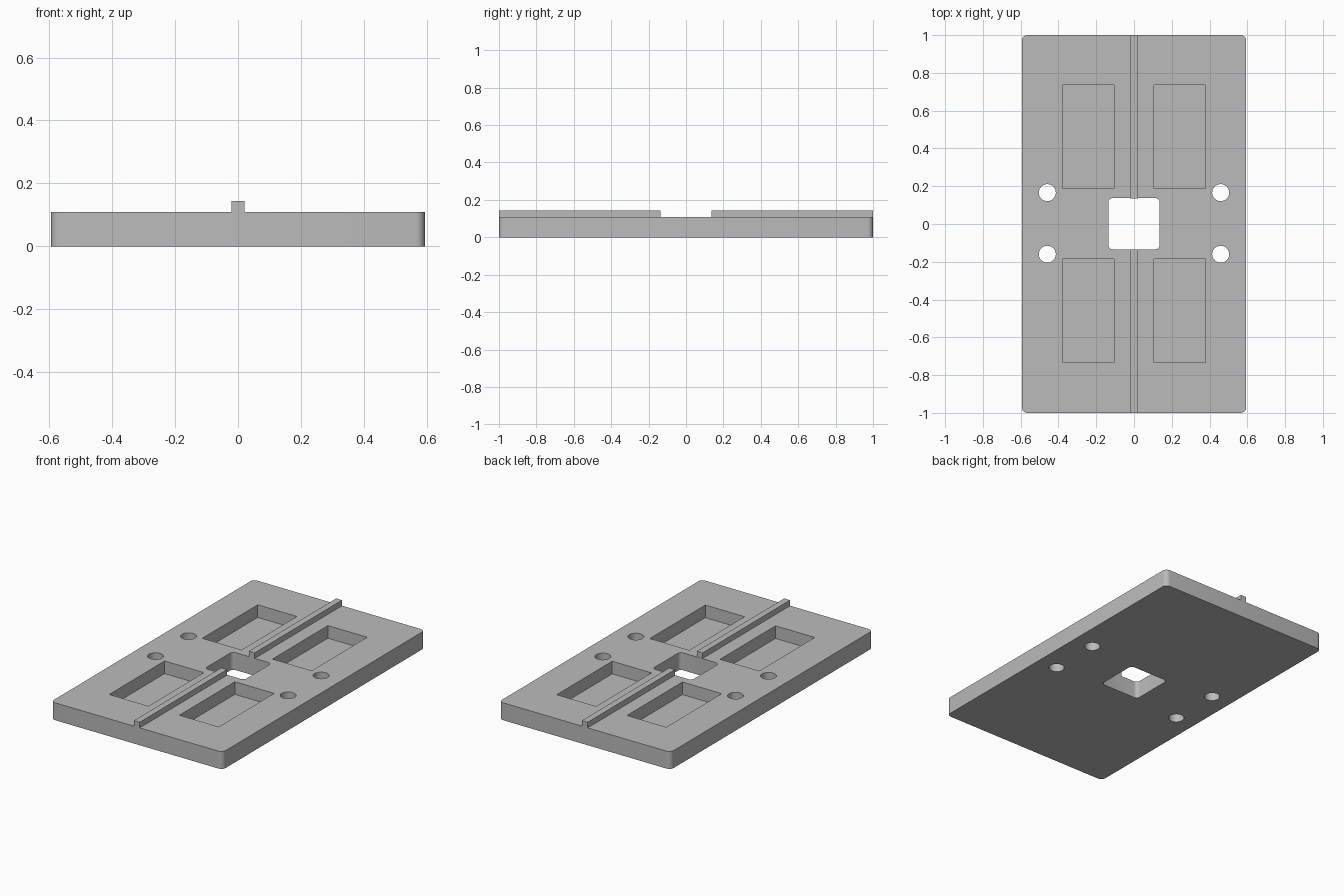
import bpy
import bmesh
from math import radians, sin, cos
from mathutils import Matrix, Vector

if "Cube" in bpy.data.objects:
    bpy.data.objects.remove(bpy.data.objects["Cube"], do_unlink=True)

HALF_X, HALF_Y = 0.594, 1.0
TOP, RIB_TOP, POCKET_FLOOR = 0.109, 0.144, 0.03
OPENING = 0.136
SIGNS = [(sx, sy) for sx in (-1, 1) for sy in (-1, 1)]

grey = bpy.data.materials.new("plain grey")
grey.use_nodes = True
colour = (0.5, 0.5, 0.5, 1.0)
grey.diffuse_color = colour
grey.node_tree.nodes["Principled BSDF"].inputs["Base Color"].default_value = colour


def add_block(bm, centre, half, z0, z1, radius=0.0, steps=6):
    """Upright block, with rounded vertical corners when radius is set."""
    points = []
    for i, (sx, sy) in enumerate([(1, 1), (-1, 1), (-1, -1), (1, -1)]):
        corner = (centre[0] + sx * (half[0] - radius), centre[1] + sy * (half[1] - radius))
        for k in range(steps + 1 if radius else 1):
            a = radians(90 * (i + k / steps))
            points.append((corner[0] + radius * cos(a), corner[1] + radius * sin(a), z0))
    face = bm.faces.new([bm.verts.new(p) for p in points])
    extruded = bmesh.ops.extrude_face_region(bm, geom=[face])["geom"]
    bmesh.ops.translate(bm, vec=Vector((0, 0, z1 - z0)),
                        verts=[v for v in extruded if isinstance(v, bmesh.types.BMVert)])


def make_object(name, bm):
    bmesh.ops.recalc_face_normals(bm, faces=bm.faces)
    mesh = bpy.data.meshes.new(name)
    bm.to_mesh(mesh)
    bm.free()
    mesh.materials.append(grey)
    obj = bpy.data.objects.new(name, mesh)
    bpy.context.collection.objects.link(obj)
    return obj


# Base plate
bm = bmesh.new()
add_block(bm, (0, 0), (HALF_X, HALF_Y), 0, TOP, 0.03)
plate = make_object("base_plate", bm)

# Cutters: central opening, four pockets, four bolt holes
bm = bmesh.new()
add_block(bm, (0, 0.002), (OPENING, OPENING), -0.1, 0.3, 0.024)
for sx, sy in SIGNS:
    add_block(bm, (sx * 0.243, sy * 0.46 + 0.002), (0.136, 0.274), POCKET_FLOOR, 0.3)
    bmesh.ops.create_cone(bm, cap_ends=True, segments=40, radius1=0.045, radius2=0.045,
                          depth=0.4, matrix=Matrix.Translation((sx * 0.459, sy * 0.163 + 0.003, 0.1)))
cutter = make_object("cutter", bm)
cutter.hide_render = True

cut = plate.modifiers.new("openings", 'BOOLEAN')
cut.operation = 'DIFFERENCE'
cut.solver = 'EXACT'
cut.object = cutter
bpy.context.view_layer.objects.active = plate
plate.select_set(True)
bpy.ops.object.modifier_apply(modifier=cut.name)
bpy.data.objects.remove(cutter, do_unlink=True)
bpy.ops.object.shade_smooth_by_angle(angle=radians(30))

# Raised centre rib, broken by the opening
for name, sy in (("front_rib", -1), ("back_rib", 1)):
    bm = bmesh.new()
    add_block(bm, (0, sy * (HALF_Y + OPENING) / 2), (0.02, (HALF_Y - OPENING) / 2), TOP, RIB_TOP)
    make_object(name, bm)
